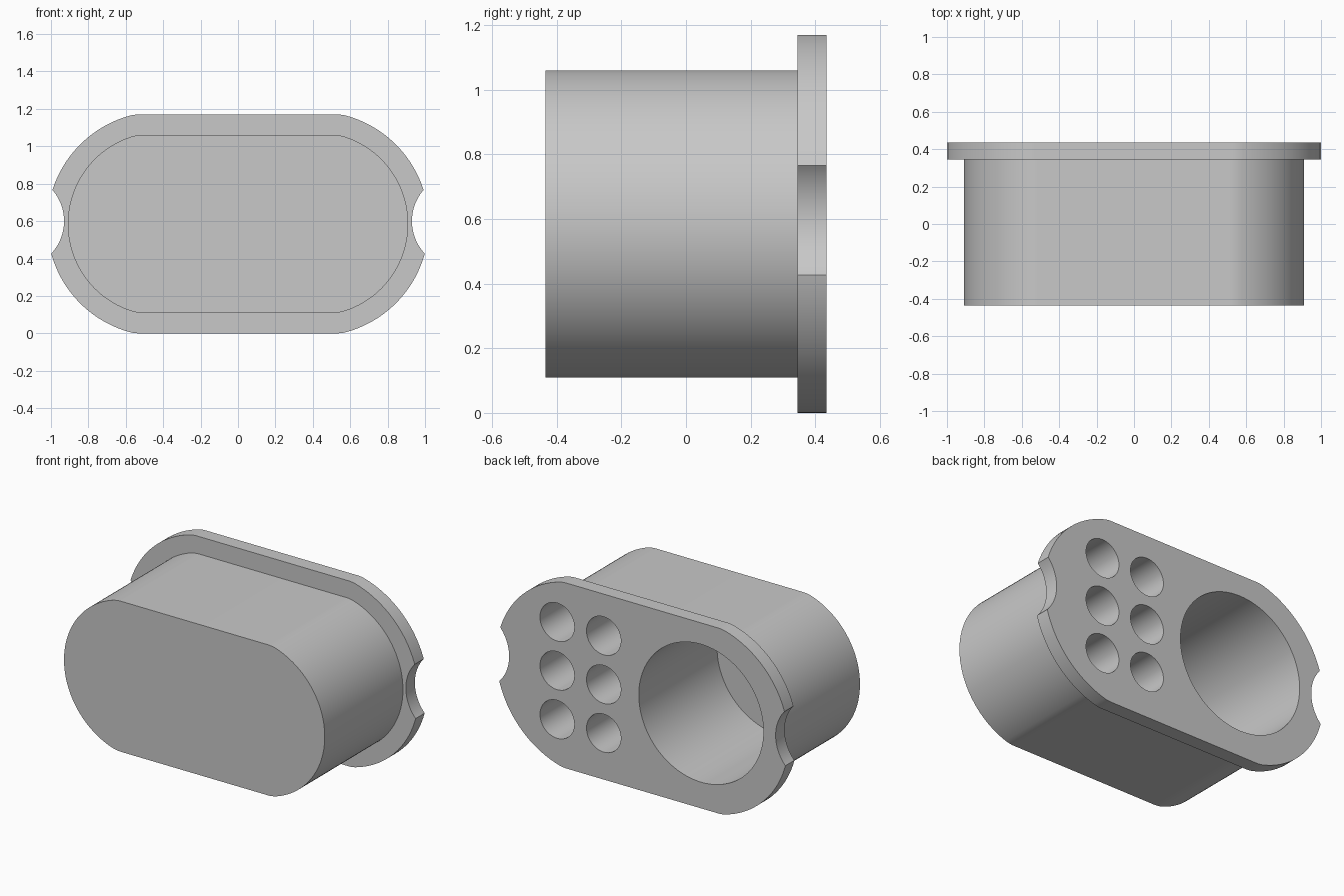
import bpy, bmesh, math
from mathutils import Matrix, Vector

if "Cube" in bpy.data.objects:
    bpy.data.objects.remove(bpy.data.objects["Cube"], do_unlink=True)

MID_Z = 0.585      # height of the long axis
HOLE_Z = 0.6       # height of the notches and bores
ARC_X = 0.42       # centre of each rounded end
FRONT, STEP, BACK = -0.435, 0.345, 0.435
FLOOR = -0.345     # bottom of the bores

grey = bpy.data.materials.new("plain grey")
grey.use_nodes = True
colour = (0.58, 0.58, 0.58, 1)
grey.diffuse_color = colour
grey.node_tree.nodes["Principled BSDF"].inputs["Base Color"].default_value = colour


def add_object(name, bm):
    bmesh.ops.recalc_face_normals(bm, faces=bm.faces)
    mesh = bpy.data.meshes.new(name)
    bm.to_mesh(mesh)
    bm.free()
    mesh.materials.append(grey)
    obj = bpy.data.objects.new(name, mesh)
    bpy.context.collection.objects.link(obj)
    return obj


def rounded_outline(half_height, radius, fillet=0.2, steps=24):
    """Slot shape: flat top and bottom, round ends, softened where they meet."""
    cz = half_height - fillet
    cx = ARC_X + math.sqrt((radius - fillet) ** 2 - cz ** 2)
    turn = math.atan2(cz, cx - ARC_X)
    quarter = []
    for i in range(7):
        a = math.pi / 2 + (turn - math.pi / 2) * i / 6
        quarter.append((cx + fillet * math.cos(a), cz + fillet * math.sin(a)))
    for i in range(1, steps + 1):
        a = turn * (1 - i / steps)
        quarter.append((ARC_X + radius * math.cos(a), radius * math.sin(a)))
    right = quarter + [(x, -z) for x, z in quarter[-2::-1]]
    return right + [(-x, z) for x, z in reversed(right)]


def slab(name, outline, y0, y1):
    bm = bmesh.new()
    face = bm.faces.new([bm.verts.new((x, y0, z + MID_Z)) for x, z in outline])
    new = bmesh.ops.extrude_face_region(bm, geom=[face])["geom"]
    verts = [v for v in new if isinstance(v, bmesh.types.BMVert)]
    bmesh.ops.translate(bm, verts=verts, vec=Vector((0, y1 - y0, 0)))
    return add_object(name, bm)


def add_rod(bm, x, z, radius, y0, y1, sides=64):
    place = Matrix.Translation((x, (y0 + y1) / 2, z)) @ Matrix.Rotation(math.pi / 2, 4, "X")
    bmesh.ops.create_cone(bm, cap_ends=True, segments=sides, radius1=radius,
                          radius2=radius, depth=y1 - y0, matrix=place)


# Housing: wide flange at the back joined to the deep body
housing = slab("flanged_housing", rounded_outline(0.585, 0.6), STEP, BACK)
body = slab("body_helper", rounded_outline(0.475, 0.49), FRONT, STEP + 0.04)

# Cutters: one large bore, six small bores and the two end notches
bm = bmesh.new()
add_rod(bm, -0.41, HOLE_Z, 0.435, FLOOR, BACK + 0.1, 96)
for x in (0.27, 0.595):
    for row in (-1, 0, 1):
        add_rod(bm, x, HOLE_Z + 0.307 * row, 0.12, FLOOR, BACK + 0.1, 48)
for side in (-1, 1):
    add_rod(bm, side * 1.185, HOLE_Z, 0.255, STEP - 0.1, BACK + 0.1, 96)
cutters = add_object("bore_cutters", bm)

bpy.ops.object.select_all(action="DESELECT")
housing.select_set(True)
bpy.context.view_layer.objects.active = housing
for helper, operation in ((body, "UNION"), (cutters, "DIFFERENCE")):
    helper.hide_render = True
    mod = housing.modifiers.new(operation.title(), "BOOLEAN")
    mod.operation = operation
    mod.solver = "EXACT"
    mod.object = helper
    bpy.ops.object.modifier_apply(modifier=mod.name)
    bpy.data.objects.remove(helper, do_unlink=True)

bpy.ops.object.shade_smooth_by_angle(angle=math.radians(25))
